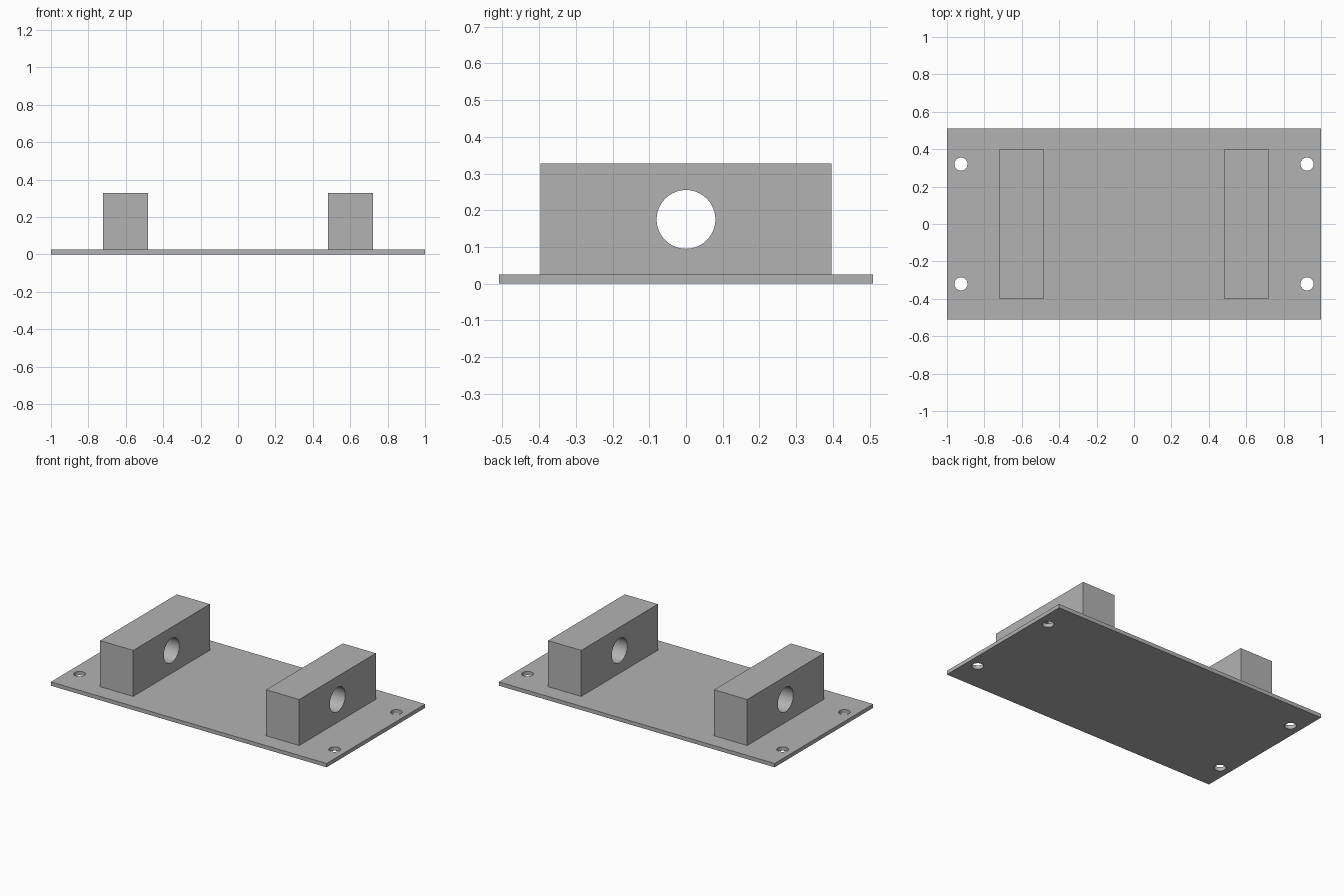
import bpy
from math import pi

cube = bpy.data.objects.get("Cube")
if cube:
    bpy.data.objects.remove(cube, do_unlink=True)

PLATE_T = 0.025
BLOCK_TOP = 0.327

grey = bpy.data.materials.new("plain grey")
grey.use_nodes = True
colour = (0.45, 0.45, 0.45, 1)
grey.diffuse_color = colour
grey.node_tree.nodes["Principled BSDF"].inputs["Base Color"].default_value = colour


def box(name, centre, size):
    bpy.ops.mesh.primitive_cube_add(size=1, location=centre)
    ob = bpy.context.object
    ob.name = name
    ob.scale = size
    bpy.ops.object.transform_apply(location=False, rotation=False, scale=True)
    ob.data.materials.append(grey)
    return ob


def drill(ob, centre, radius, depth, rotation=(0, 0, 0)):
    """Cut a round through hole and discard the cutter."""
    bpy.ops.mesh.primitive_cylinder_add(
        vertices=64, radius=radius, depth=depth, location=centre, rotation=rotation)
    cutter = bpy.context.object
    cutter.name = "hole_cutter"
    cutter.hide_render = True
    cutter.data.materials.append(grey)
    cut = ob.modifiers.new("hole", "BOOLEAN")
    cut.operation = "DIFFERENCE"
    cut.solver = "EXACT"
    cut.object = cutter
    select(ob)
    bpy.ops.object.modifier_apply(modifier=cut.name)
    bpy.data.objects.remove(cutter, do_unlink=True)


def select(ob):
    bpy.ops.object.select_all(action="DESELECT")
    ob.select_set(True)
    bpy.context.view_layer.objects.active = ob


# Base plate with a screw hole near each corner
plate = box("base_plate", (0, 0, PLATE_T / 2), (2, 1.02, PLATE_T))
for sx in (-1, 1):
    for sy in (-1, 1):
        drill(plate, (sx * 0.925, sy * 0.32, PLATE_T / 2), 0.035, 0.2)
parts = [plate]

# Two upright blocks, each bored through along x
for side, name in ((1, "left_block"), (-1, "right_block")):
    x = side * 0.602
    block = box(name, (x, 0, (PLATE_T + BLOCK_TOP) / 2),
                (0.24, 0.794, BLOCK_TOP - PLATE_T))
    drill(block, (x, 0, 0.175), 0.08, 0.5, (0, pi / 2, 0))
    parts.append(block)

# Smooth bores, sharp box edges
for ob in parts:
    select(ob)
    bpy.ops.object.shade_smooth_by_angle(angle=pi / 6)
